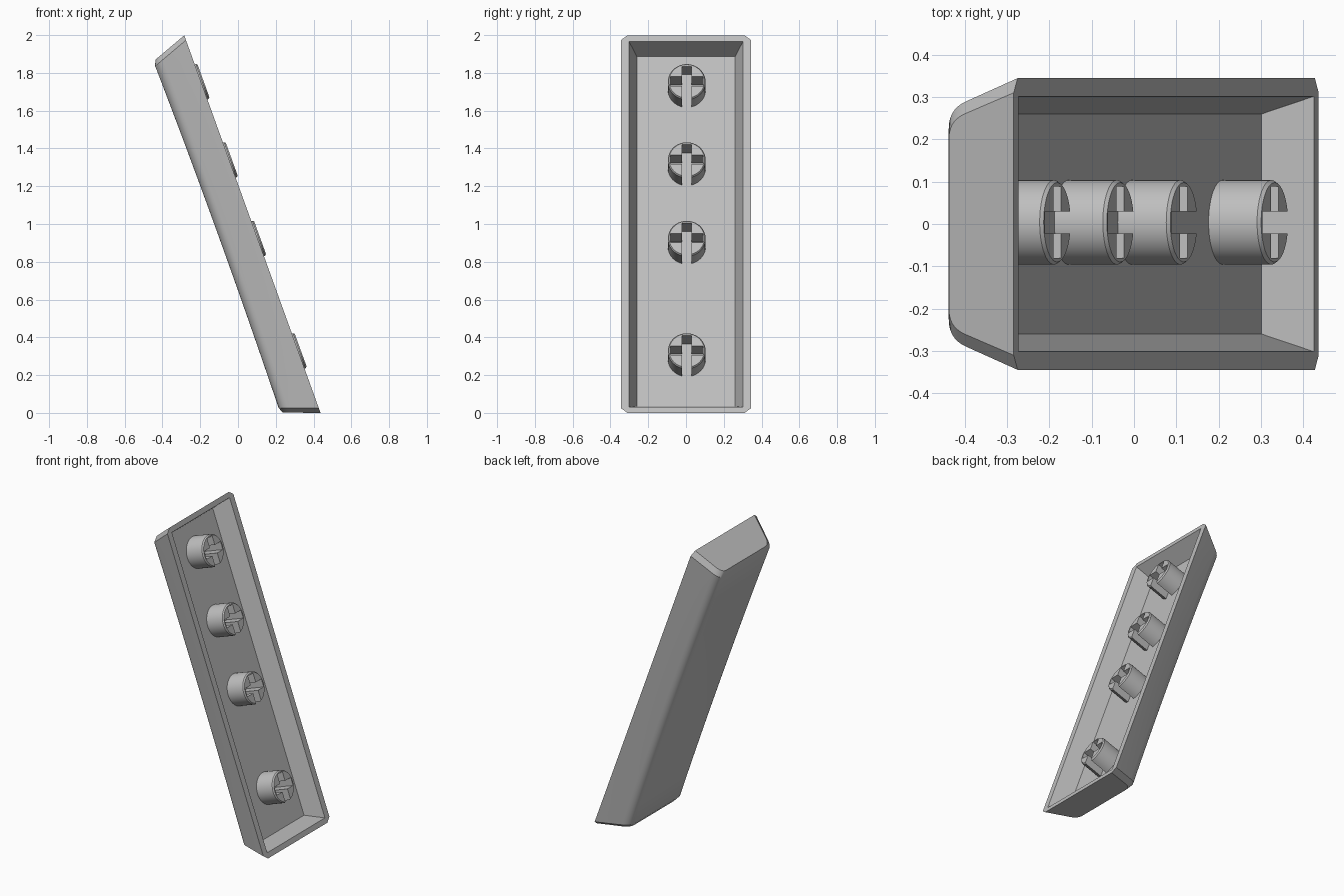
import bpy, bmesh, math
from mathutils import Vector

old = bpy.data.objects.get("Cube")
if old:
    bpy.data.objects.remove(old, do_unlink=True)

LENGTH = 2.125          # rim length along the leaning axis
TAPER = 0.37            # wall lean per unit of depth
FLOOR = -0.116          # cavity floor depth
TILT = math.atan2(0.722, 2.0)
ALONG = Vector((-math.sin(TILT), 0, math.cos(TILT)))
OUT = Vector((math.cos(TILT), 0, math.sin(TILT)))
ORIGIN = Vector((0.437, 0, 0))

grey = bpy.data.materials.new("light_grey_plastic")
grey.use_nodes = True
colour = (0.52, 0.52, 0.52, 1)
grey.diffuse_color = colour
grey.node_tree.nodes["Principled BSDF"].inputs["Base Color"].default_value = colour


def place(u, y, n):
    """Leaning cap coordinates (along, across, outward) to world."""
    return ORIGIN + ALONG * u + Vector((0, y, 0)) + OUT * n


def finish(name, bm):
    bmesh.ops.recalc_face_normals(bm, faces=bm.faces[:])
    mesh = bpy.data.meshes.new(name)
    bm.to_mesh(mesh)
    bm.free()
    mesh.materials.append(grey)
    obj = bpy.data.objects.new(name, mesh)
    bpy.context.collection.objects.link(obj)
    bpy.ops.object.select_all(action='DESELECT')
    obj.select_set(True)
    bpy.context.view_layer.objects.active = obj
    bpy.ops.object.shade_smooth_by_angle(angle=math.radians(30))
    return obj


# Cross-section: leaning side wall, then a soft fillet into the closed face
def fillet(t):
    a, b, c = Vector((0.29, -0.15)), Vector((0.272, -0.2)), Vector((0.225, -0.2))
    return a * (1 - t) ** 2 + b * 2 * t * (1 - t) + c * t * t


half = [Vector((0.345, 0))] + [fillet(i / 7) for i in range(8)]
profile = half + [Vector((-p.x, p.y)) for p in reversed(half)]


def build_shell():
    bm = bmesh.new()

    def ring(t, chamfer):
        verts = []
        for p in profile:
            y, n = (p.x * 0.9, p.y * 0.94) if chamfer else (p.x, p.y)
            low = -TAPER * n + (0 if chamfer else 0.027)
            u = low + (LENGTH - 2 * low) * t
            n += 0.01 * 4 * t * (1 - t) * (n / 0.2) ** 2   # slight lengthwise dish
            verts.append(bm.verts.new(place(u, y, n)))
        return verts

    steps = 12
    rings = [ring(0, True)] + [ring(i / steps, False) for i in range(steps + 1)] + [ring(1, True)]
    for a, b in zip(rings, rings[1:]):
        for i in range(len(profile) - 1):
            bm.faces.new((a[i], a[i + 1], b[i + 1], b[i]))
    bm.faces.new(rings[0])
    bm.faces.new(rings[-1])

    # Cavity rectangles at the rim and at the floor
    def rectangle(n):
        low, y = 0.034 - TAPER * n, 0.302 + 0.36 * n
        corners = ((low, y), (LENGTH - low, y), (LENGTH - low, -y), (low, -y))
        return [bm.verts.new(place(u, v, n)) for u, v in corners]

    lip, floor = rectangle(0), rectangle(FLOOR)
    for i in range(4):
        j = (i + 1) % 4
        bm.faces.new((lip[i], lip[j], floor[j], floor[i]))
    bm.faces.new(floor)

    # Flat rim joining the outer wall to the cavity
    bm.faces.new([r[0] for r in rings] + [lip[1], lip[0]])
    bm.faces.new([r[-1] for r in rings] + [lip[2], lip[3]])
    bm.faces.new((rings[0][0], lip[0], lip[3], rings[0][-1]))
    bm.faces.new((rings[-1][0], lip[1], lip[2], rings[-1][-1]))
    return finish("cap_shell", bm)


# Hollow stem: round post with a cross slot that opens on the lower side
def build_stem(name, centre):
    bm = bmesh.new()
    w, arm = 0.026, 0.085
    slot = [(-arm, -w), (-arm, w), (-w, w), (-w, arm), (w, arm),
            (w, w), (arm, w), (arm, -w), (w, -w)]

    def outline(radius, n):
        start = math.asin(w / radius)
        sweep = 2 * math.pi - 2 * start
        points = []
        for i in range(41):
            a = -math.pi / 2 + start + sweep * i / 40
            points.append((radius * math.cos(a), radius * math.sin(a)))
        points += [(-w, -w)] + slot
        return [bm.verts.new(place(centre + v, 0.004 + y, n)) for y, v in points]

    levels = [outline(0.1, FLOOR - 0.015), outline(0.1, 0.006), outline(0.094, 0.014)]
    for a, b in zip(levels, levels[1:]):
        for i in range(len(a)):
            j = (i + 1) % len(a)
            bm.faces.new((a[i], a[j], b[j], b[i]))
    bm.faces.new(levels[0])
    bm.faces.new(levels[-1])
    return finish(name, bm)


build_shell()
for index, centre in enumerate((0.346, 0.979, 1.421, 1.861)):
    build_stem(f"stem_{index + 1}", centre)
